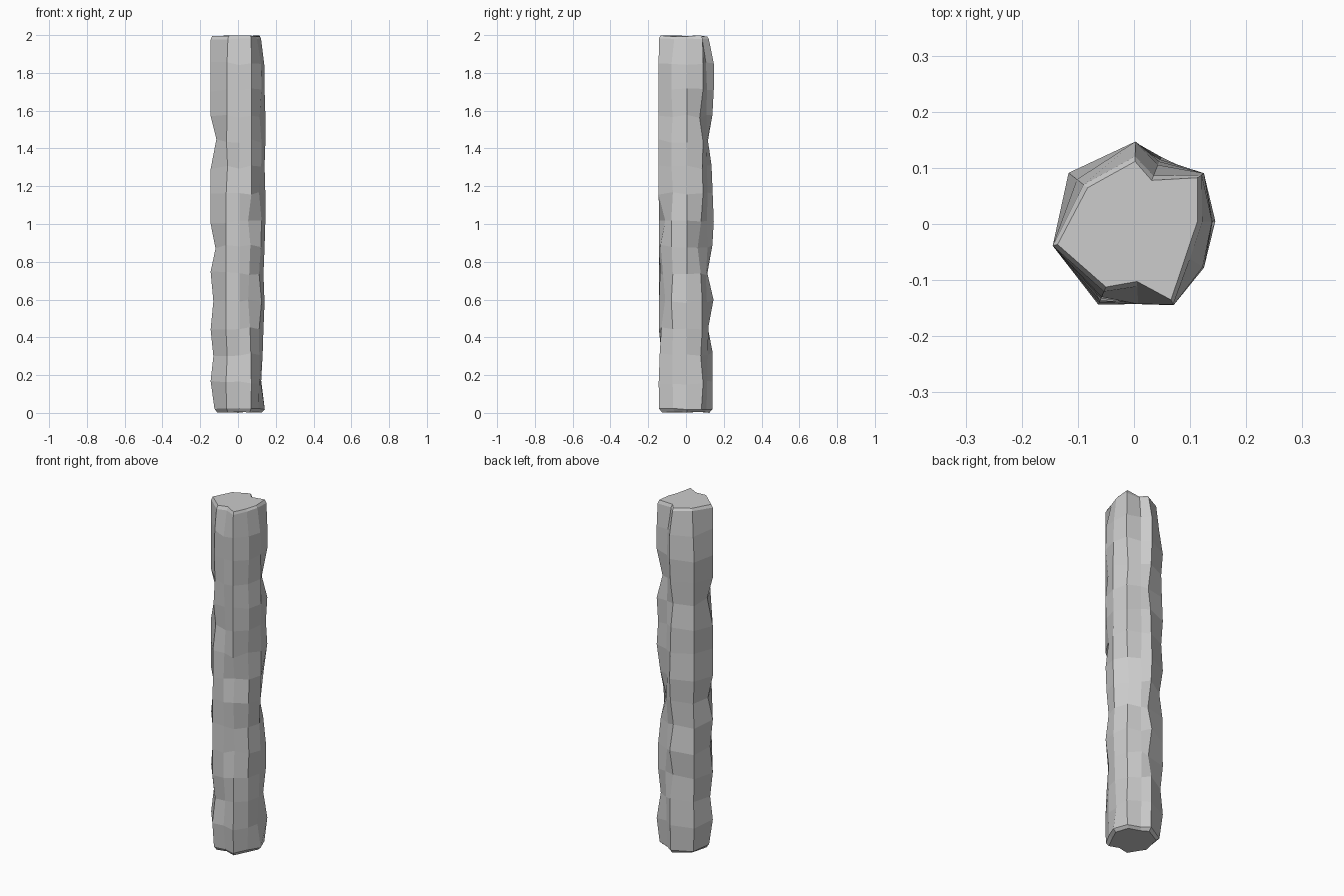
import bpy, bmesh, math, random

if "Cube" in bpy.data.objects:
    bpy.data.objects.remove(bpy.data.objects["Cube"])

random.seed(4)

# Column angles (degrees) and full radii of the rough log's cross-section
ANGLES = [2, 36, 68, 89, 142, 195, 246, 273, 296, 328]
RADII = [.145, .154, .129, .147, .148, .150, .157, .143, .161, .147]
HEIGHTS = [.02, .16, .31, .45, .59, .74, .88, 1.01, 1.16, 1.30, 1.44, 1.57, 1.71, 1.85, 1.98]

# Carved profiles of the prominent ridges, as a fraction of full radius per ring
RIDGES = {
    0: [.98, .84, .90, .93, .97, .93, .97, 1, 1, .97, 1, 1, .97, .96, .84],
    1: [.90, 1, .86, .95, .95, .86, .68, .88, 1, .95, 1, .80, 1, 1, .97],
    3: [.95, .96, .96, .79, .99, .77, .95, 1, .96, .92, .79, .95, 1, 1, .82],
    5: [.86, 1, .90, 1, .90, 1, .82, 1, 1, 1, .79, 1, 1, 1, 1],
    8: [.98, 1, .96, .90, .76, .84, .93, .76, 1, 1, 1, 1, 1, 1, .99],
}
TOP = {2: .72, 4: .77, 6: .84, 7: .78, 9: .80}


def build_log():
    bm = bmesh.new()
    n = len(ANGLES)
    last = len(HEIGHTS) - 1

    def ring(radii, z, wobble):
        return [bm.verts.new((r * math.cos(math.radians(a)), r * math.sin(math.radians(a)),
                              z + random.uniform(-wobble, wobble)))
                for a, r in zip(ANGLES, radii)]

    # Side rings with hewn dents
    profiles = []
    for k in range(last + 1):
        row = []
        for i, full in enumerate(RADII):
            if i in RIDGES:
                f = RIDGES[i][k]
            elif k == last:
                f = TOP[i]
            else:
                f = min(1, random.uniform(.86, 1.06))
            row.append(full * f)
        profiles.append(row)
    rings = [ring(p, z, .004 if k in (0, last) else .01)
             for k, (p, z) in enumerate(zip(profiles, HEIGHTS))]

    # Worn bevel at both ends
    bottom = ring([r - .016 for r in profiles[0]], .003, .003)
    top = ring([r - .009 for r in profiles[-1]], 1.996, .004)
    rings = [bottom] + rings + [top]
    for lo, hi in zip(rings, rings[1:]):
        for i in range(n):
            j = (i + 1) % n
            bm.faces.new((lo[i], lo[j], hi[j], hi[i]))
    bm.faces.new(bottom[::-1])
    bm.faces.new(top)

    me = bpy.data.meshes.new("log")
    bm.to_mesh(me)
    bm.free()
    ob = bpy.data.objects.new("log", me)
    bpy.context.collection.objects.link(ob)


build_log()
